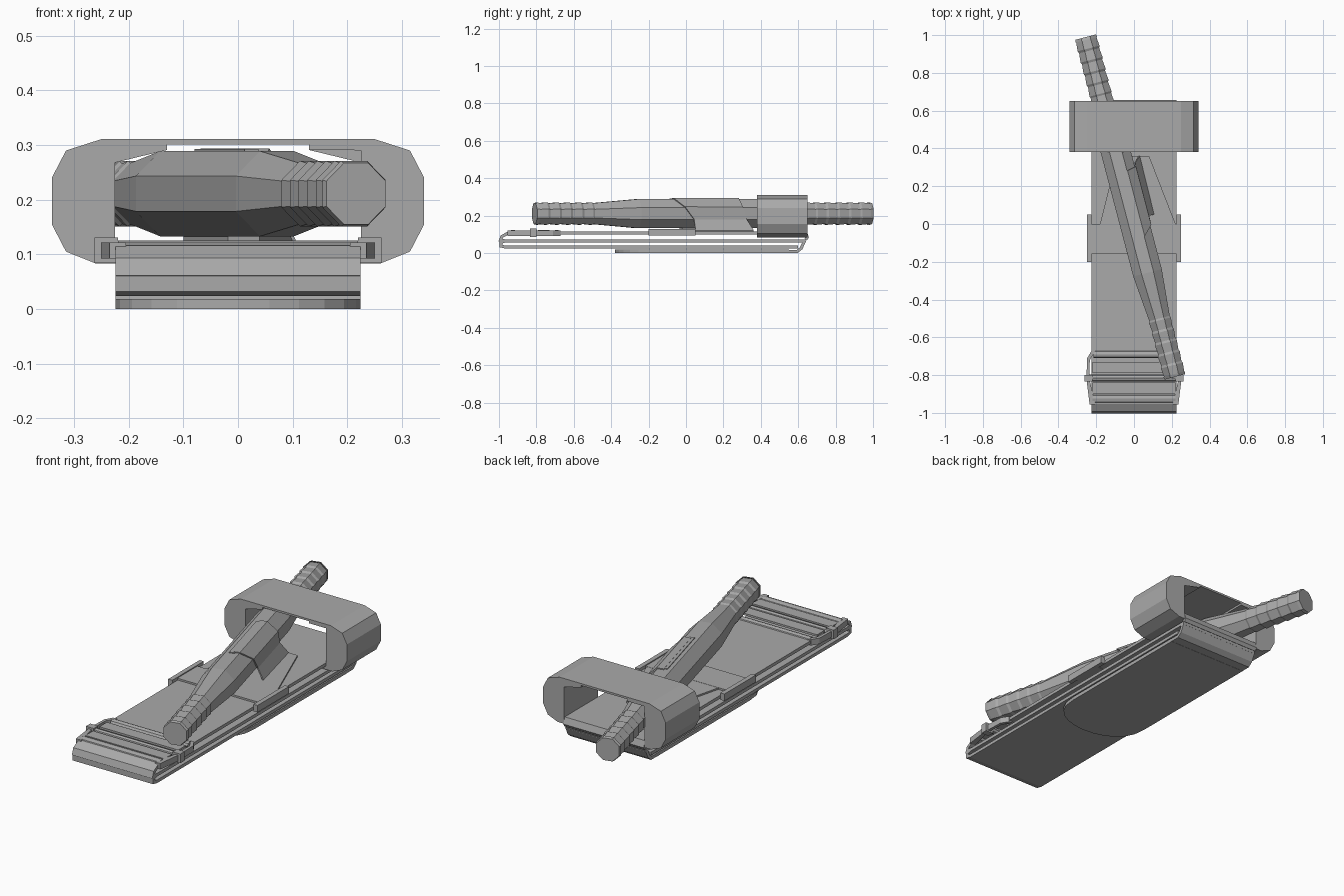
import bpy, bmesh, math
from mathutils import Vector, Matrix

cube = bpy.data.objects.get("Cube")
if cube:
    bpy.data.objects.remove(cube, do_unlink=True)

grey = bpy.data.materials.new("plain grey")
grey.use_nodes = True
GREY = (0.4, 0.4, 0.4, 1)
grey.diffuse_color = GREY
grey.node_tree.nodes["Principled BSDF"].inputs["Base Color"].default_value = GREY

HALF = 0.224  # half width of the webbing


def finish(name, bm):
    bmesh.ops.recalc_face_normals(bm, faces=bm.faces)
    mesh = bpy.data.meshes.new(name)
    bm.to_mesh(mesh)
    bm.free()
    mesh.materials.append(grey)
    ob = bpy.data.objects.new(name, mesh)
    bpy.context.collection.objects.link(ob)
    return ob


def loft(name, rings, closed=True, caps=True):
    bm = bmesh.new()
    rows = [[bm.verts.new(p) for p in ring] for ring in rings]
    n = len(rows[0])
    for a, b in zip(rows, rows[1:]):
        for i in range(n if closed else n - 1):
            j = (i + 1) % n
            bm.faces.new((a[i], a[j], b[j], b[i]))
    if closed and caps:
        bm.faces.new(rows[0])
        bm.faces.new(rows[-1])
    return finish(name, bm)


def sheet(name, rows, thickness):
    ob = loft(name, rows, closed=False)
    mod = ob.modifiers.new("thickness", "SOLIDIFY")
    mod.thickness = thickness
    mod.offset = 0
    mod.use_even_offset = True
    return ob


def webbing(name, path, thickness=0.016, half=HALF):
    return sheet(name, [[(s * half, y, z) for y, z in path] for s in (-1, 1)], thickness)


def plate(name, outline, z0, z1):
    return loft(name, [[(x, y, z) for x, y in outline] for z in (z0, z1)])


def box(name, x0, x1, y0, y1, z0, z1):
    return plate(name, [(x0, y0), (x1, y0), (x1, y1), (x0, y1)], z0, z1)


# Webbing: rounded lower tongue, folded middle loop, top run
tongue = [(HALF, 0.55), (-HALF, 0.55)]
for i in range(13):
    a = math.pi * i / 12
    tongue.append((-HALF * math.cos(a), -0.19 - 0.19 * math.sin(a) ** 0.8))
plate("lower_tongue", tongue, 0.0, 0.018)
webbing("lower_strap_end", [(0.54, 0.009), (0.595, 0.009), (0.615, 0.025), (0.635, 0.066)])
webbing("middle_strap", [(0.6, 0.032), (-0.965, 0.032), (-0.99, 0.038),
                         (-0.99, 0.058), (-0.965, 0.065), (0.64, 0.065)])
webbing("top_strap", [(0.64, 0.072), (0.648, 0.085), (0.64, 0.108), (-0.69, 0.108)])
webbing("front_loop", [(-0.96, 0.065), (-0.992, 0.068), (-0.985, 0.088),
                       (-0.95, 0.108), (-0.92, 0.112)])

# Buckle: side rails and rounded cross bars
for side, s in (("left", 1), ("right", -1)):
    rail = [(0.205, -0.955), (0.235, -0.955), (0.252, -0.82), (0.248, -0.71),
            (0.225, -0.672), (0.205, -0.672), (0.234, -0.72), (0.236, -0.82)]
    plate("buckle_rail_" + side, [(s * x, y) for x, y in rail], 0.092, 0.122)
    box("buckle_stud_" + side, s * 0.22, s * 0.263, -0.835, -0.8, 0.085, 0.131)
for label, y, half, w in (("front", -0.925, 0.22, 0.025), ("middle", -0.815, 0.25, 0.018),
                          ("rear", -0.69, 0.215, 0.02)):
    ring = [(y + w * math.cos(k * math.pi / 4), 0.11 + 0.015 * math.sin(k * math.pi / 4))
            for k in range(8)]
    loft("buckle_bar_" + label, [[(s * half, a, b) for a, b in ring] for s in (-1, 1)])
webbing("buckle_strap", [(-0.9, 0.116), (-0.84, 0.116)], 0.01, 0.22)
webbing("buckle_strap_rear", [(-0.79, 0.118), (-0.73, 0.118)], 0.01, 0.22)

# Strap keeper and the spread base of the rod strap
box("keeper_plate", -0.23, 0.23, -0.16, 0.0, 0.098, 0.125)
for side, s in (("left", 1), ("right", -1)):
    box("keeper_rail_" + side, s * 0.226, s * 0.249, -0.2, 0.05, 0.095, 0.13)
plate("rod_strap_base", [(-0.18, 0), (0.22, 0), (0.08, 0.36), (-0.09, 0.36)], 0.114, 0.124)

# Retaining ring with a shallow notch under its top
outer = [(0.25, 0.311), (0.315, 0.29), (0.341, 0.24), (0.341, 0.155), (0.315, 0.105), (0.26, 0.083)]
inner = [(0.13, 0.301), (0.13, 0.291), (0.225, 0.291), (0.225, 0.2), (0.225, 0.14), (0.225, 0.1)]


def both(half):
    return half + [(-x, z) for x, z in reversed(half)]


rings = []
for points, ys in ((outer, (0.38, 0.65)), (inner, (0.65, 0.38))):
    for y in ys:
        rings.append([(x, y, z) for x, z in both(points)])
loft("retaining_ring", rings + rings[:1], caps=False)

# Windlass rod: octagonal, thick in the middle, stepped grips at both ends
axis = Vector((-0.254, 0.967, 0))
side_dir = Vector((0.967, 0.254, 0))
centre = Vector((-0.02, 0.09, 0))


def on_rod(u, v, z):
    return centre + axis * u + side_dir * v + Vector((0, 0, z))


half_profile = [(0.36, 0.078), (0.61, 0.056)]
for k in range(5):
    u = 0.62 + k * 0.062
    half_profile += [(u, 0.06), (u + 0.05, 0.055)]
half_profile += [(0.915, 0.06), (0.93, 0.056)]
profile = [(-u, r) for u, r in reversed(half_profile)] + half_profile
sections = []
for u, r in profile:
    R = r / math.cos(math.pi / 8)
    angles = [math.pi / 8 + k * math.pi / 4 for k in range(8)]
    sections.append([on_rod(u, R * math.cos(a), 0.211 + R * math.sin(a)) for a in angles])
loft("windlass_rod", sections)

# Strap draped over one side of the rod, slot cover, and strap below the rod
front_edge = [(-0.17, 0, 0.291), (-0.17, 0.034, 0.291), (-0.12, 0.081, 0.246),
              (-0.07, 0.083, 0.18), (-0.07, 0.11, 0.122)]
rear_edge = [(0.19, 0, 0.291), (0.19, 0.034, 0.291), (0.2, 0.081, 0.246),
             (0.22, 0.083, 0.18), (0.25, 0.115, 0.122)]
sheet("rod_strap_side", [[on_rod(*p) for p in edge] for edge in (front_edge, rear_edge)], 0.006)
slot = [(-0.18, -0.014), (-0.18, 0.012), (0.18, 0.012), (0.18, -0.014)]
loft("slot_cover", [[on_rod(u, v, z) for u, v in slot] for z in (0.285, 0.293)])
under = [(-0.12, -0.03), (-0.12, 0.03), (0.2, 0.03), (0.2, -0.03)]
loft("rod_strap_under", [[on_rod(u, v, z) for u, v in under] for z in (0.12, 0.15)])
